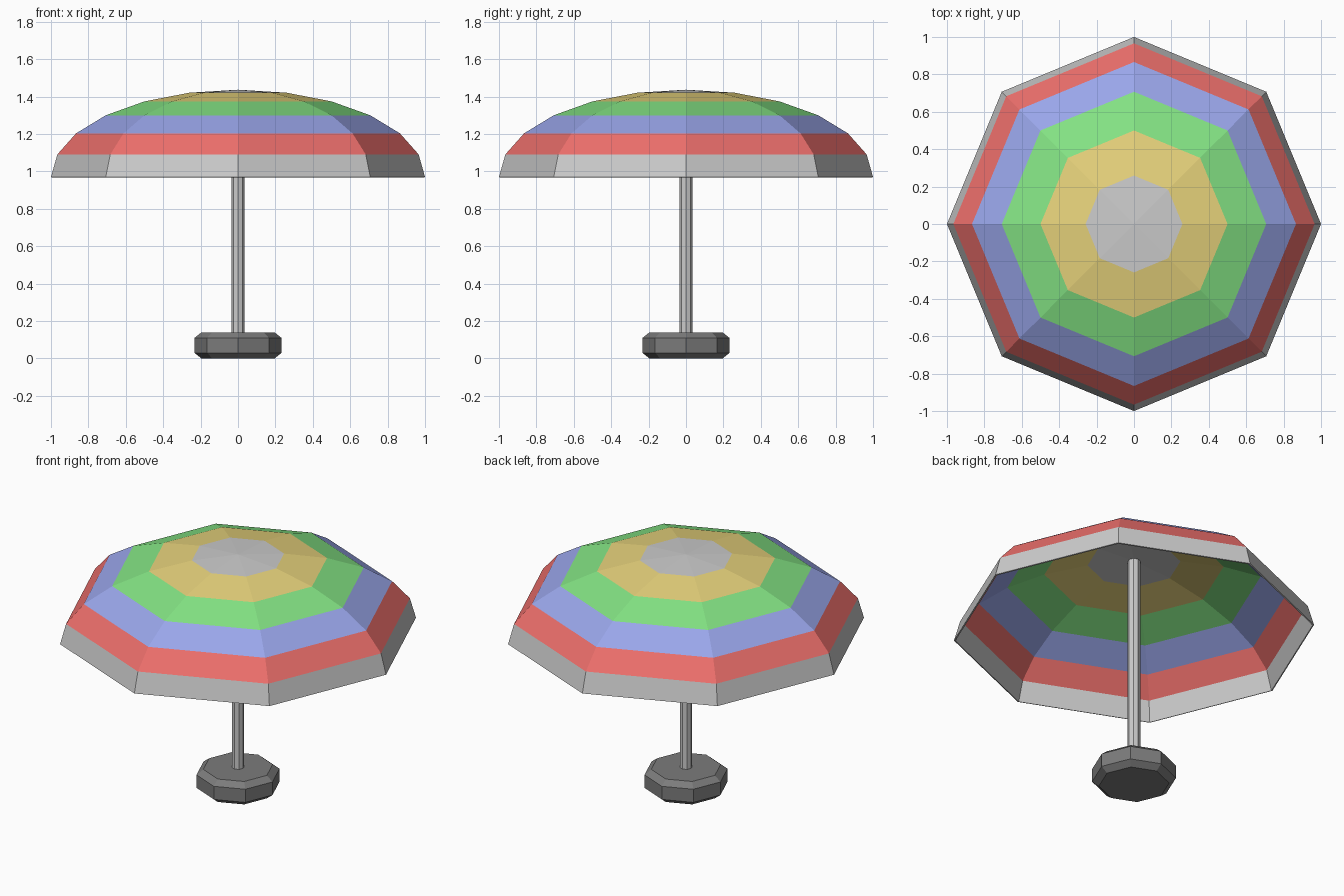
import bpy, bmesh
from math import sin, cos, pi, radians

if "Cube" in bpy.data.objects:
    bpy.data.objects.remove(bpy.data.objects["Cube"])

SIDES = 8


def material(name, rgb):
    m = bpy.data.materials.new(name)
    m.diffuse_color = (*rgb, 1)
    m.use_nodes = True
    m.node_tree.nodes["Principled BSDF"].inputs["Base Color"].default_value = m.diffuse_color
    return m


def lathe(name, profile, mats=(), bands=None, cap=True):
    """Revolve (radius, z) points, bottom to top, into an eight-sided part."""
    bm = bmesh.new()
    rings = []
    for r, z in profile:
        if r < 1e-5:
            rings.append([bm.verts.new((0, 0, z))] * SIDES)
        else:
            rings.append([bm.verts.new((r * cos(2 * pi * i / SIDES),
                                        r * sin(2 * pi * i / SIDES), z))
                          for i in range(SIDES)])
    for k, (a, b) in enumerate(zip(rings, rings[1:])):
        for i in range(SIDES):
            j = (i + 1) % SIDES
            corners = list(dict.fromkeys((a[i], a[j], b[j], b[i])))
            f = bm.faces.new(corners)
            if bands:
                f.material_index = bands[k]
    if cap:
        bm.faces.new(rings[0][::-1])
        bm.faces.new(rings[-1])
    mesh = bpy.data.meshes.new(name)
    bm.to_mesh(mesh)
    bm.free()
    for m in mats:
        mesh.materials.append(m)
    ob = bpy.data.objects.new(name, mesh)
    bpy.context.collection.objects.link(ob)
    return ob


# weighted foot
lathe("base", [(0.195, 0), (0.233, 0.03), (0.233, 0.11), (0.195, 0.14)],
      [material("dark_grey", (0.2, 0.2, 0.2))])

# pole reaching the underside of the canopy
lathe("pole", [(0.035, 0.13), (0.035, 1.425)])

# striped canopy: squashed dome, one colour per ring
stripes = [material("grey", (0.55, 0.55, 0.55)),
           material("red", (0.85, 0.16, 0.15)),
           material("blue", (0.32, 0.38, 0.82)),
           material("green", (0.23, 0.77, 0.23)),
           material("yellow", (0.8, 0.65, 0.2))]
dome = [(sin(radians(a)), 0.97 + 0.467 * cos(radians(a)))
        for a in range(90, -1, -15)]
canopy = lathe("canopy", dome, stripes, bands=[0, 1, 2, 3, 4, 0], cap=False)
shell = canopy.modifiers.new("thickness", 'SOLIDIFY')
shell.thickness = 0.008
shell.offset = -1
